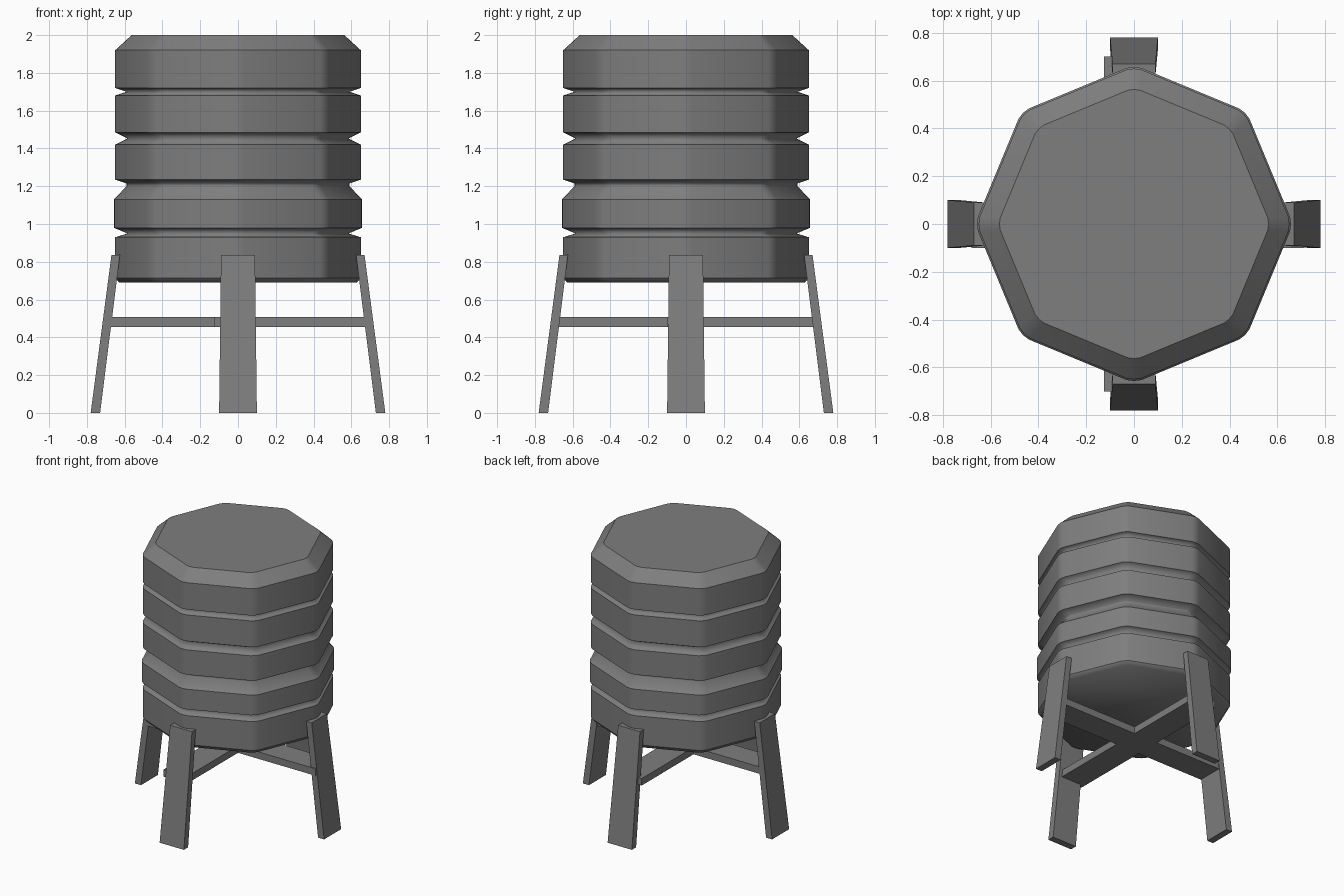
import bpy, bmesh, math
from mathutils import Matrix, Vector

if "Cube" in bpy.data.objects:
    bpy.data.objects.remove(bpy.data.objects["Cube"])

dark_grey = bpy.data.materials.new("dark_grey")
dark_grey.diffuse_color = (0.21, 0.21, 0.21, 1)
dark_grey.use_nodes = True
dark_grey.node_tree.nodes["Principled BSDF"].inputs["Base Color"].default_value = dark_grey.diffuse_color


def make_object(name, bm):
    bmesh.ops.recalc_face_normals(bm, faces=bm.faces[:])
    mesh = bpy.data.meshes.new(name)
    bm.to_mesh(mesh)
    bm.free()
    mesh.materials.append(dark_grey)
    obj = bpy.data.objects.new(name, mesh)
    bpy.context.collection.objects.link(obj)
    return obj


def make_hexahedron(name, bottom, top, turn=0.0):
    """Box between two rectangles given as (x0, x1, y0, y1, z)."""
    bm = bmesh.new()
    rings = []
    for x0, x1, y0, y1, z in (bottom, top):
        rings.append([bm.verts.new((x, y, z)) for x, y in
                      ((x0, y0), (x1, y0), (x1, y1), (x0, y1))])
    low, high = rings
    bm.faces.new(low)
    bm.faces.new(high)
    for i in range(4):
        j = (i + 1) % 4
        bm.faces.new((low[i], low[j], high[j], high[i]))
    bm.transform(Matrix.Rotation(turn, 4, 'Z'))
    return make_object(name, bm)


# Octagonal outline with softly rounded corners, unit size
outline = []
for k in range(8):
    rot = Matrix.Rotation(k * math.pi / 4, 3, 'Z')
    for p in ((0.994, -0.046, 0), (1.0, 0, 0), (0.994, 0.046, 0)):
        outline.append(rot @ Vector(p))

# Ribbed tank: (radius, height) profile from bottom to top
profile = [(0.63, 0.69), (0.65, 0.715), (0.65, 0.93), (0.585, 0.95),
           (0.657, 0.98), (0.657, 1.13), (0.59, 1.20), (0.59, 1.215),
           (0.65, 1.235), (0.65, 1.42), (0.585, 1.453), (0.65, 1.485),
           (0.65, 1.68), (0.59, 1.70), (0.65, 1.72), (0.65, 1.92),
           (0.563, 2.0)]
bm = bmesh.new()
rings = [[bm.verts.new((p.x * r, p.y * r, z)) for p in outline] for r, z in profile]
for a, b in zip(rings, rings[1:]):
    for i in range(len(a)):
        j = (i + 1) % len(a)
        bm.faces.new((a[i], a[j], b[j], b[i]))
bm.faces.new(rings[0])
bm.faces.new(rings[-1])

# Smooth shading with crisp rims; groove floors and the base rim stay soft
for f in bm.faces:
    f.smooth = True
for (r, z), ring in zip(profile, rings):
    if r > 0.64 or z == 2.0:
        for i in range(len(ring)):
            bm.edges.get((ring[i - 1], ring[i])).smooth = False
make_object("tank", bm)

# Four splayed legs
for i, side in enumerate(("right", "back", "left", "front")):
    make_hexahedron(side + "_leg",
                    (0.73, 0.78, -0.10, 0.10, 0.0),
                    (0.625, 0.67, -0.09, 0.09, 0.835),
                    i * math.pi / 2)

# Crossed braces between opposite legs
for name, rect in (("side_brace", (-0.68, 0.71, -0.10, 0.09)),
                   ("front_back_brace", (-0.125, 0.07, -0.70, 0.70))):
    make_hexahedron(name, rect + (0.455,), rect + (0.507,))
